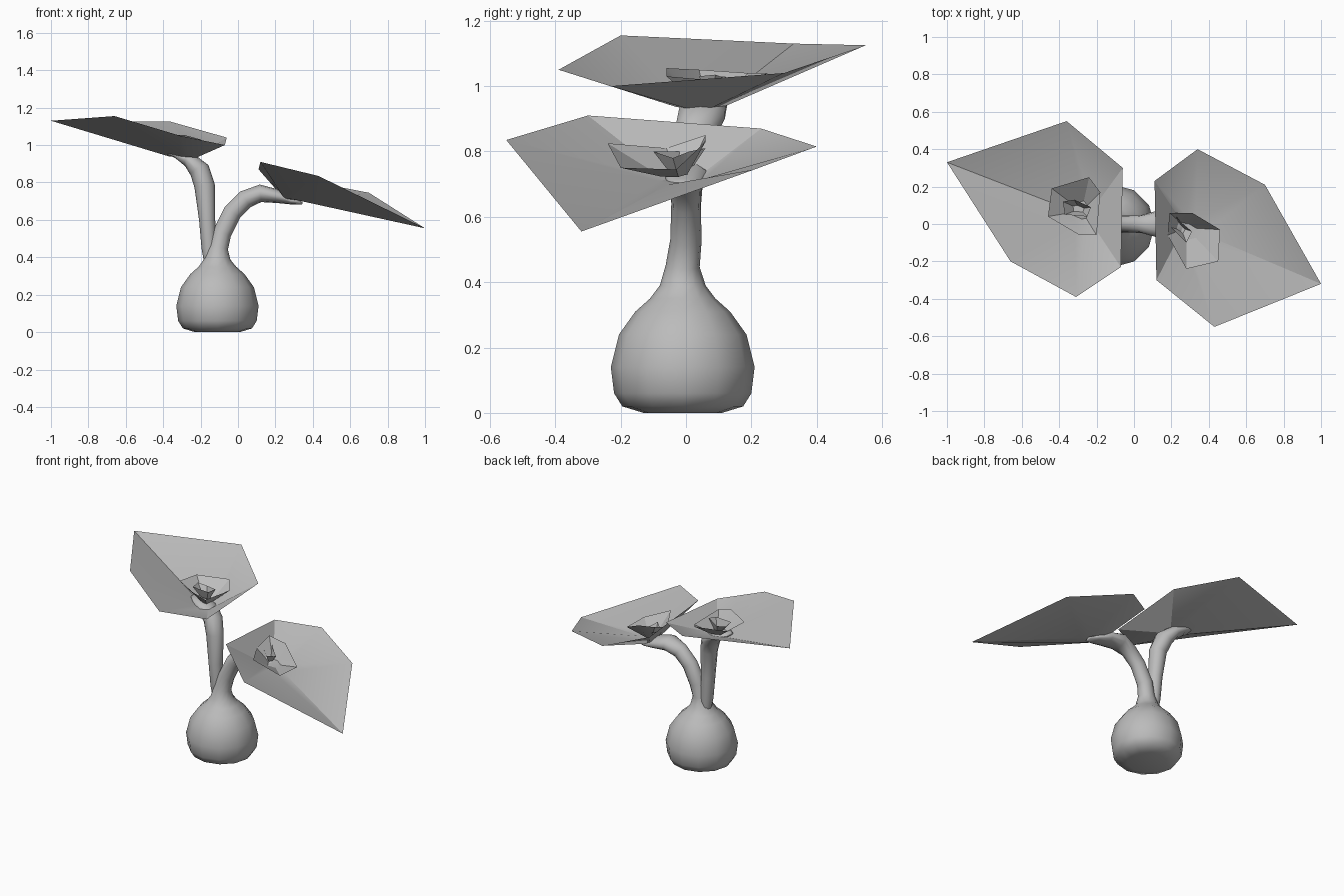
import bpy
import bmesh
import math
from mathutils import Vector

if "Cube" in bpy.data.objects:
    bpy.data.objects.remove(bpy.data.objects["Cube"], do_unlink=True)

# One plain grey for the whole plant
grey = bpy.data.materials.new("plain_grey")
grey.use_nodes = True
colour = (0.5, 0.5, 0.5, 1)
grey.diffuse_color = colour
grey.node_tree.nodes["Principled BSDF"].inputs["Base Color"].default_value = colour


def finish(name, bm, angle, fix_normals=False):
    if fix_normals:
        bmesh.ops.recalc_face_normals(bm, faces=bm.faces)
    mesh = bpy.data.meshes.new(name)
    bm.to_mesh(mesh)
    bm.free()
    mesh.materials.append(grey)
    obj = bpy.data.objects.new(name, mesh)
    bpy.context.collection.objects.link(obj)
    bpy.ops.object.select_all(action="DESELECT")
    bpy.context.view_layer.objects.active = obj
    obj.select_set(True)
    bpy.ops.object.shade_smooth_by_angle(angle=math.radians(angle))
    return obj


def bridge(bm, lower, upper):
    count = len(lower)
    for i in range(count):
        j = (i + 1) % count
        bm.faces.new((lower[i], lower[j], upper[j], upper[i]))


def loft(name, stations, sides=12):
    """Rings along a path; each station is x, y, z, thickness, width in y."""
    bm = bmesh.new()
    centres = [Vector(s[:3]) for s in stations]
    rings = []
    for i, (*_, thick, width) in enumerate(stations):
        ahead = centres[min(i + 1, len(centres) - 1)]
        behind = centres[max(i - 1, 0)]
        tangent = (ahead - behind).normalized()
        across = Vector((0, 1, 0)).cross(tangent).normalized()
        side = tangent.cross(across)
        ring = []
        for k in range(sides):
            a = math.tau * k / sides
            offset = across * math.cos(a) * thick + side * math.sin(a) * width
            ring.append(bm.verts.new(centres[i] + offset))
        rings.append(ring)
    for lower, upper in zip(rings, rings[1:]):
        bridge(bm, lower, upper)
    bm.faces.new(rings[0][::-1])
    bm.faces.new(rings[-1])
    return finish(name, bm, 80, True)


def cup(name, centre, rim, base_size):
    """Open flower cup: a small flat base widening to an uneven rim."""
    bm = bmesh.new()
    c = Vector(centre)
    top = [bm.verts.new(p) for p in rim]
    base = []
    for p in rim:
        reach = (Vector(p) - c) * base_size
        reach.z *= 0.3
        base.append(bm.verts.new(c + reach))
    bridge(bm, base, top)
    bm.faces.new(base[::-1])
    return finish(name, bm, 25)


# Bulb that narrows into the arching left stem
bulb_profile = [(0, 0.12), (0.02, 0.185), (0.06, 0.21), (0.14, 0.22),
                (0.24, 0.195), (0.31, 0.145), (0.35, 0.1), (0.39, 0.07)]
stations = [(-0.11, -0.01, z, r, r) for z, r in bulb_profile]
stations += [
    (-0.105, -0.01, 0.45, 0.052, 0.052),
    (-0.085, 0, 0.53, 0.05, 0.048),
    (-0.03, 0, 0.64, 0.05, 0.045),
    (0.04, 0, 0.71, 0.05, 0.048),
    (0.12, 0, 0.742, 0.047, 0.07),
    (0.22, 0, 0.725, 0.036, 0.07),
    (0.29, -0.01, 0.7, 0.018, 0.05),
    (0.34, -0.02, 0.69, 0.008, 0.03),
]
loft("bulb_and_left_stem", stations)

# Taller right stem, rising from the neck
loft("right_stem", [
    (-0.145, 0, 0.34, 0.03, 0.03),
    (-0.155, 0, 0.45, 0.04, 0.04),
    (-0.165, 0, 0.6, 0.043, 0.045),
    (-0.178, 0.01, 0.78, 0.055, 0.05),
    (-0.205, 0.03, 0.865, 0.055, 0.065),
    (-0.26, 0.05, 0.92, 0.04, 0.075),
    (-0.33, 0.07, 0.948, 0.018, 0.06),
    (-0.38, 0.08, 0.96, 0.008, 0.03),
], 10)

# Right flower: broad outer cup, inner cup and heart
cup("right_flower_outer", (-0.25, 0.04, 0.93), [
    (-1, 0.33, 1.13), (-0.66, -0.2, 1.155), (-0.31, -0.39, 1.05),
    (-0.07, -0.23, 1.0), (-0.06, 0.3, 1.04), (-0.36, 0.55, 1.125)], 0.16)
cup("right_flower_inner", (-0.28, 0.07, 0.945), [
    (-0.44, 0.19, 1.04), (-0.46, 0.04, 1.05), (-0.29, -0.06, 1.055),
    (-0.2, -0.06, 1.03), (-0.18, 0.17, 1.01), (-0.24, 0.25, 1.04)], 0.3)
cup("right_flower_heart", (-0.29, 0.08, 0.96), [
    (-0.38, 0.12, 1.03), (-0.37, 0.05, 1.03), (-0.25, 0.04, 1.03),
    (-0.23, 0.09, 1.035), (-0.32, 0.13, 1.02)], 0.4)

# Left flower: same layers, tipped outward
cup("left_flower_outer", (0.27, -0.01, 0.705), [
    (1, -0.32, 0.555), (0.7, 0.21, 0.745), (0.34, 0.4, 0.815),
    (0.11, 0.23, 0.87), (0.12, -0.3, 0.91), (0.43, -0.55, 0.835)], 0.14)
cup("left_flower_inner", (0.28, -0.02, 0.72), [
    (0.45, -0.2, 0.75), (0.46, -0.03, 0.745), (0.31, 0.06, 0.83),
    (0.19, 0.06, 0.85), (0.18, -0.06, 0.81), (0.28, -0.24, 0.825)], 0.3)
cup("left_flower_heart", (0.25, -0.02, 0.73), [
    (0.28, -0.1, 0.8), (0.31, -0.04, 0.78), (0.25, 0.01, 0.8),
    (0.21, 0.06, 0.81), (0.18, 0, 0.8)], 0.4)
